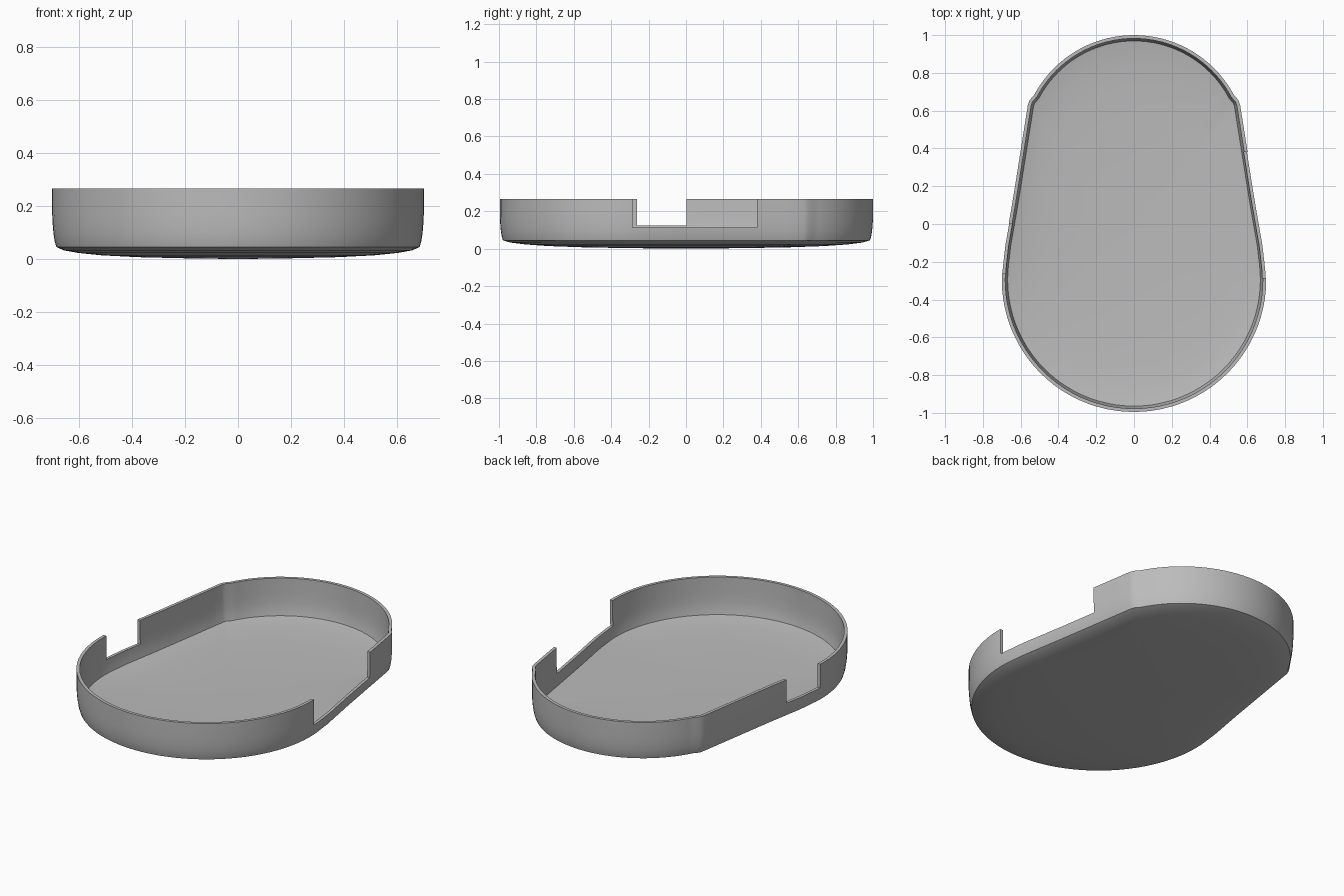
import bpy, bmesh, math
from mathutils import Vector

if "Cube" in bpy.data.objects:
    bpy.data.objects.remove(bpy.data.objects["Cube"])

# ---- plan outline: wide front arc, tapering flank, narrower back arc ----
half = []
for i in range(25):                                   # front arc
    a = math.radians(-90 + 98 * i / 24)
    half.append((0.70 * math.cos(a), -0.295 + 0.70 * math.sin(a)))
half += [(0.683, -0.11), (0.669, -0.03), (0.655, 0.05), (0.643, 0.12)]
for i in range(6):                                    # straight flank
    t = i / 5
    half.append((0.634 - 0.072 * t, 0.175 + 0.455 * t))
half.append((0.552, 0.657))
for i in range(19):                                   # back arc
    a = math.radians(28 + 62 * i / 18)
    half.append((0.60 * math.cos(a), 0.40 + 0.60 * math.sin(a)))
outline = [Vector(p) for p in half]
outline += [Vector((-x, y)) for x, y in half[-2:0:-1]]
N = len(outline)


def inset(d):
    """Outline moved inward by d along its normals."""
    pts = []
    for i, p in enumerate(outline):
        t = (outline[(i + 1) % N] - outline[i - 1]).normalized()
        pts.append(p - Vector((t.y, -t.x)) * d)
    return pts


def shrink(d, s):
    return [p * s for p in inset(d)]


# ---- tray shell: stack of rings from the underside centre to the floor centre ----
rings = []
for s, z in ((0.3, 0.003), (0.55, 0.007), (0.75, 0.014), (0.88, 0.023), (0.96, 0.033)):
    rings.append((shrink(0.016, s), z))               # domed underside
for d, z in ((0.016, 0.045), (0.010, 0.065), (0.005, 0.095), (0.002, 0.13),
             (0.0, 0.17), (0.0, 0.265),               # outer wall
             (0.018, 0.265), (0.018, 0.17), (0.020, 0.12),
             (0.024, 0.08), (0.031, 0.048)):          # rim and inner wall
    rings.append((inset(d), z))
for s, z in ((0.96, 0.042), (0.88, 0.034), (0.75, 0.027), (0.55, 0.021), (0.3, 0.017)):
    rings.append((shrink(0.031, s), z))               # dished floor

bm = bmesh.new()
loops = [[bm.verts.new((p.x, p.y, z)) for p in pts] for pts, z in rings]
for a, b in zip(loops, loops[1:]):
    for i in range(N):
        j = (i + 1) % N
        bm.faces.new((a[i], a[j], b[j], b[i]))
for loop, z in ((loops[0], 0.0), (loops[-1], 0.015)):
    c = bm.verts.new((0, 0, z))
    for i in range(N):
        bm.faces.new((loop[i], loop[(i + 1) % N], c))
bmesh.ops.recalc_face_normals(bm, faces=bm.faces)
mesh = bpy.data.meshes.new("tray_shell")
bm.to_mesh(mesh)
bm.free()
tray = bpy.data.objects.new("tray_shell", mesh)
bpy.context.collection.objects.link(tray)

grey = bpy.data.materials.new("plain grey")
grey.diffuse_color = (0.5, 0.5, 0.5, 1)
grey.use_nodes = True
grey.node_tree.nodes["Principled BSDF"].inputs["Base Color"].default_value = grey.diffuse_color
mesh.materials.append(grey)


# ---- rim notches: long one on the right, short one on the left ----
def cut_notch(name, side, y0, y1, z0):
    bpy.ops.mesh.primitive_cube_add(size=1, location=(side * 0.65, (y0 + y1) / 2, z0 + 0.2))
    cutter = bpy.context.object
    cutter.name = name
    cutter.scale = (0.4, y1 - y0, 0.4)
    cutter.hide_render = True
    bpy.context.view_layer.update()
    mod = tray.modifiers.new(name, 'BOOLEAN')
    mod.operation = 'DIFFERENCE'
    mod.solver = 'EXACT'
    mod.object = cutter
    bpy.context.view_layer.objects.active = tray
    bpy.ops.object.modifier_apply(modifier=name)
    bpy.data.objects.remove(cutter, do_unlink=True)


cut_notch("right_notch", 1, -0.285, 0.38, 0.112)
cut_notch("left_notch", -1, -0.263, 0.003, 0.124)

bpy.ops.object.select_all(action='DESELECT')
tray.select_set(True)
bpy.context.view_layer.objects.active = tray
bpy.ops.object.shade_smooth_by_angle(angle=math.radians(30))
